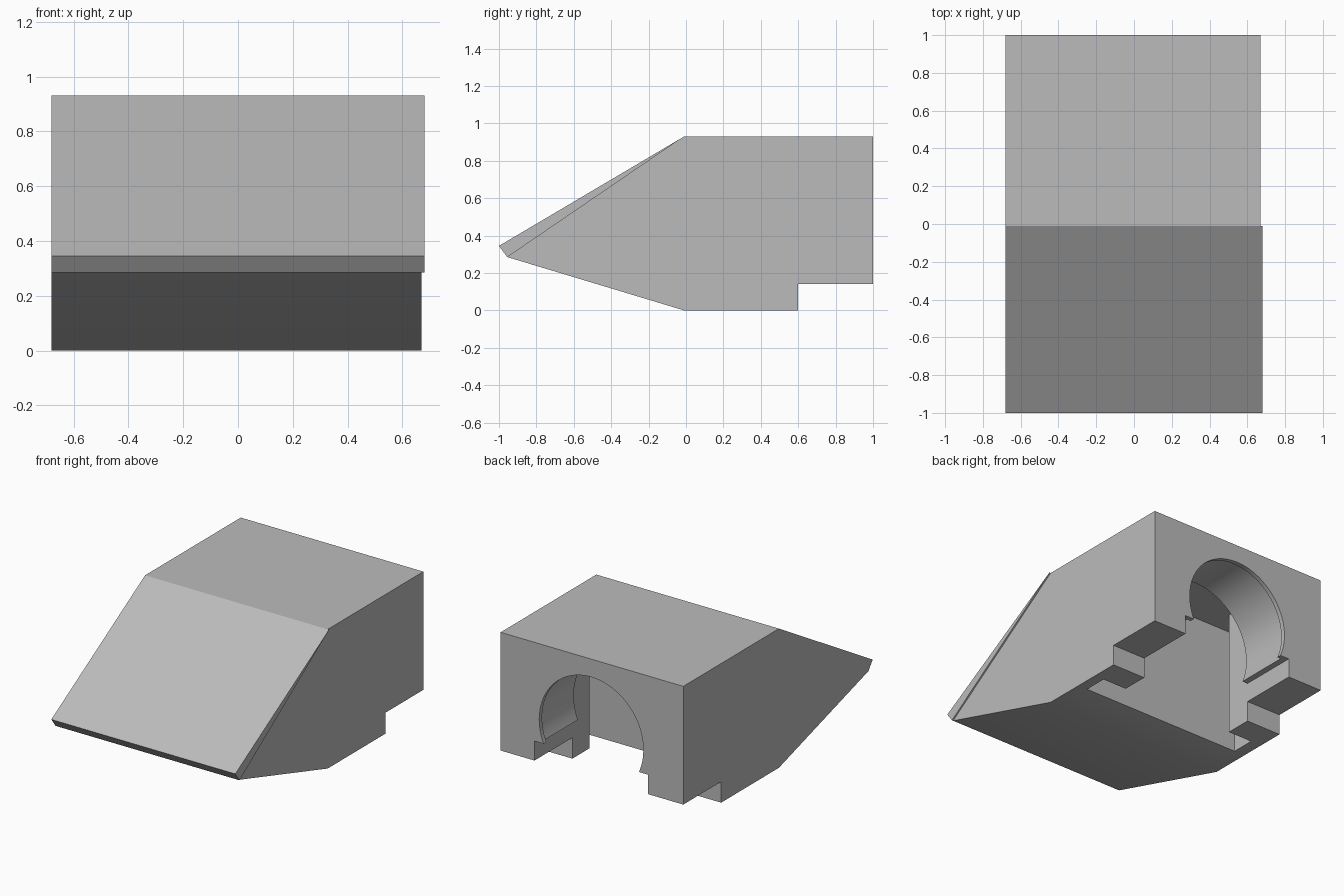
import bpy, bmesh, math
from mathutils import Matrix

default_cube = bpy.data.objects.get("Cube")
if default_cube:
    bpy.data.objects.remove(default_cube, do_unlink=True)

# Single grey material
grey = bpy.data.materials.new("plain_grey")
grey.use_nodes = True
colour = (0.5, 0.5, 0.5, 1)
grey.diffuse_color = colour
grey.node_tree.nodes["Principled BSDF"].inputs["Base Color"].default_value = colour


def make_object(name, bm):
    bmesh.ops.recalc_face_normals(bm, faces=bm.faces)
    mesh = bpy.data.meshes.new(name)
    bm.to_mesh(mesh)
    bm.free()
    mesh.materials.append(grey)
    obj = bpy.data.objects.new(name, mesh)
    bpy.context.collection.objects.link(obj)
    return obj


def side_prism(name, profile, x0, x1):
    """Extrude a (y, z) profile from x0 to x1."""
    bm = bmesh.new()
    face = bm.faces.new([bm.verts.new((x0, y, z)) for y, z in profile])
    new = bmesh.ops.extrude_face_region(bm, geom=[face])["geom"]
    verts = [v for v in new if isinstance(v, bmesh.types.BMVert)]
    bmesh.ops.translate(bm, verts=verts, vec=(x1 - x0, 0, 0))
    return make_object(name, bm)


def bore(name, radius, y0, y1, z):
    """Cylinder lying along y."""
    bm = bmesh.new()
    matrix = Matrix.Translation((0, (y0 + y1) / 2, z)) @ Matrix.Rotation(math.pi / 2, 4, "X")
    bmesh.ops.create_cone(bm, cap_ends=True, segments=64, radius1=radius,
                          radius2=radius, depth=y1 - y0, matrix=matrix)
    return make_object(name, bm)


def cut(target, cutter):
    mod = target.modifiers.new("cut", "BOOLEAN")
    mod.operation = "DIFFERENCE"
    mod.solver = "EXACT"
    mod.object = cutter
    bpy.context.view_layer.objects.active = target
    bpy.ops.object.modifier_apply(modifier=mod.name)
    bpy.data.objects.remove(cutter, do_unlink=True)


LEFT, RIGHT = 0.68, -0.68
nose_low, brow = (-0.955, 0.285), (-0.01, 0.93)

# Main body with its stepped underside
body = side_prism("body", [nose_low, (-0.01, 0), (0.6, 0), (0.6, 0.14),
                           (1, 0.14), (1, 0.93), brow], RIGHT, LEFT - 0.01)

# Thin sloping wedge, slightly wider than the body
side_prism("sloped_front", [(-1, 0.345), nose_low, brow], RIGHT, LEFT)

# Open channel and tall chamber, then the wide cross slot in front of them
ceiling, channel_top = 0.84, 0.27
cut(body, side_prism("channel_cutter", [(0.4, -0.1), (1.1, -0.1), (1.1, channel_top),
                                        (0.6, channel_top), (0.6, ceiling),
                                        (0.4, ceiling)], -0.42, 0.42))
cut(body, side_prism("slot_cutter", [(0.26, -0.1), (0.42, -0.1), (0.42, ceiling),
                                     (0.26, ceiling)], -0.6, 0.6))

# Round bore with a narrower lip at the back face
cut(body, bore("bore_cutter", 0.41, 0.59, 0.97, 0.425))
cut(body, bore("lip_cutter", 0.385, 0.9, 1.1, 0.425))

# Smooth the bore while keeping edges sharp
bpy.ops.object.select_all(action="DESELECT")
body.select_set(True)
bpy.context.view_layer.objects.active = body
bpy.ops.object.shade_smooth_by_angle(angle=math.radians(30))
